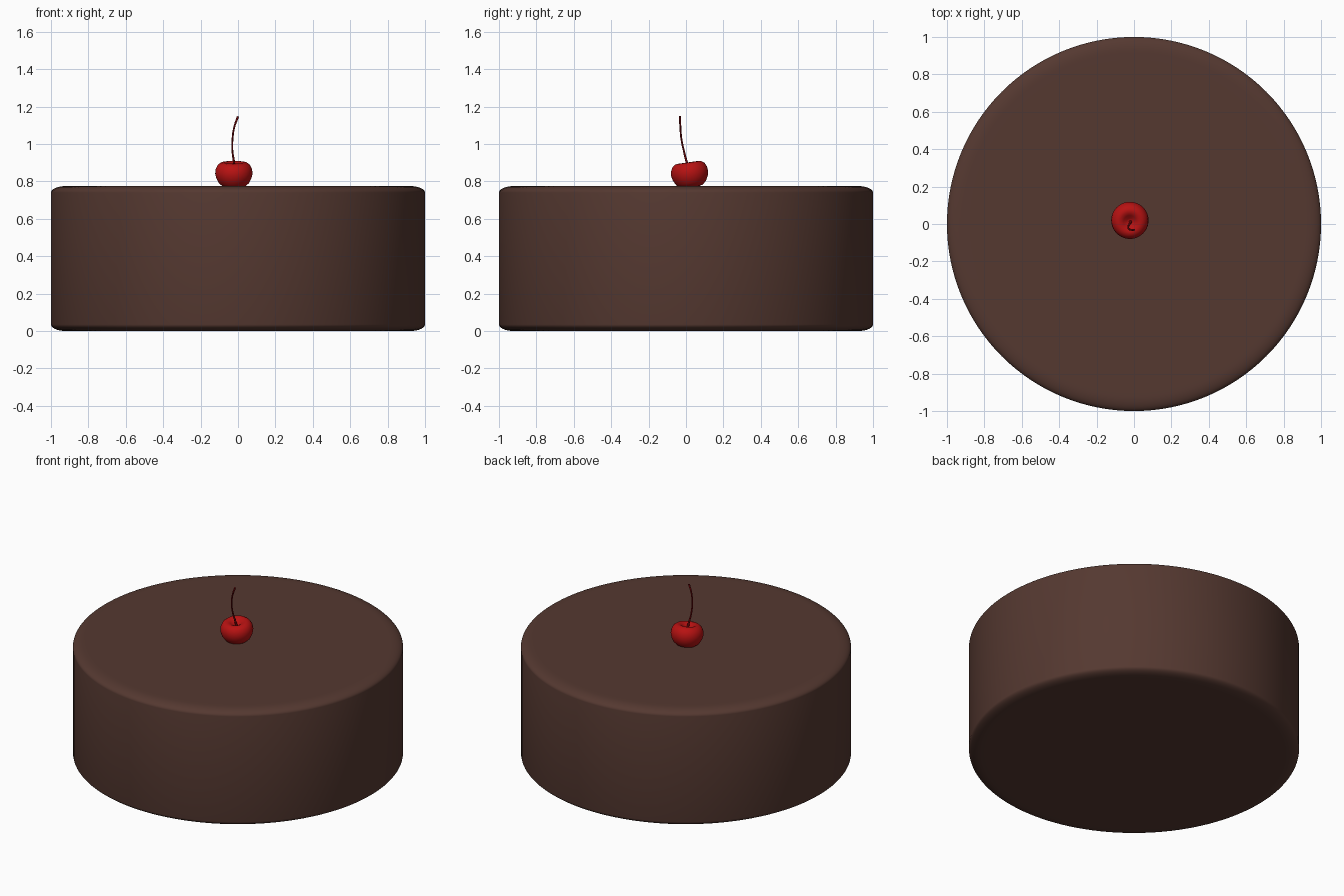
import bpy, bmesh, math
from mathutils import Matrix, Vector

if "Cube" in bpy.data.objects:
    bpy.data.objects.remove(bpy.data.objects["Cube"])


def material(name, rgb):
    m = bpy.data.materials.new(name)
    m.diffuse_color = (*rgb, 1)
    m.use_nodes = True
    m.node_tree.nodes["Principled BSDF"].inputs["Base Color"].default_value = m.diffuse_color
    return m


def lathe(name, profile, sides, mat):
    """Revolve (radius, z) points about z; the ends lie on the axis."""
    bm = bmesh.new()
    verts = [bm.verts.new((r, 0, z)) for r, z in profile]
    edges = [bm.edges.new(p) for p in zip(verts, verts[1:])]
    bmesh.ops.spin(bm, geom=verts + edges, axis=(0, 0, 1), cent=(0, 0, 0),
                   angle=2 * math.pi, steps=sides)
    bmesh.ops.remove_doubles(bm, verts=bm.verts, dist=1e-5)
    bmesh.ops.recalc_face_normals(bm, faces=bm.faces)
    for f in bm.faces:
        f.smooth = True
    me = bpy.data.meshes.new(name)
    bm.to_mesh(me)
    bm.free()
    me.materials.append(mat)
    ob = bpy.data.objects.new(name, me)
    bpy.context.collection.objects.link(ob)
    return ob


chocolate = material("chocolate", (0.090, 0.040, 0.030))
cherry_red = material("cherry red", (0.48, 0.006, 0.006))
stem_red = material("dark red", (0.17, 0.002, 0.003))

# Cake: drum with softly rounded rims
H, RX, RZ = 0.775, 0.08, 0.035
arc = [i * math.pi / 16 for i in range(9)]
low = [(1 - RX + RX * math.sin(a), RZ - RZ * math.cos(a)) for a in arc]
high = [(r, H - z) for r, z in reversed(low)]
lathe("cake", [(0, 0), (0.88, 0)] + low + high + [(0.88, H), (0, H)], 128, chocolate)

# Cherry: plump body with a dimple on top, tilted slightly forward
cherry = lathe("cherry", [
    (0, -0.072), (0.03, -0.072), (0.06, -0.065), (0.080, -0.048),
    (0.094, -0.022), (0.1, 0.004), (0.097, 0.028), (0.087, 0.049),
    (0.070, 0.062), (0.052, 0.064), (0.034, 0.055), (0.017, 0.040),
    (0, 0.034)], 40, cherry_red)
cherry.matrix_world = (Matrix.Translation((-0.022, 0.02, 0.838))
                       @ Matrix.Rotation(math.radians(8), 4, 'X'))

# Stem: thin curved tube, flaring at the tip
cu = bpy.data.curves.new("stem", 'CURVE')
cu.dimensions = '3D'
cu.bevel_depth = 0.0055
cu.bevel_resolution = 3
cu.use_fill_caps = True
cu.resolution_u = 6
path = [(-0.019, 0.013, 0.865, 1.6), (-0.022, 0.003, 0.905, 1.1),
        (-0.030, -0.012, 0.965, 0.9), (-0.029, -0.025, 1.03, 0.9),
        (-0.020, -0.030, 1.09, 0.9), (0.0, -0.032, 1.147, 1.1)]
sp = cu.splines.new('BEZIER')
sp.bezier_points.add(len(path) - 1)
for p, (x, y, z, r) in zip(sp.bezier_points, path):
    p.co = (x, y, z)
    p.radius = r
    p.handle_left_type = p.handle_right_type = 'AUTO'
cu.materials.append(stem_red)
bpy.context.collection.objects.link(bpy.data.objects.new("cherry_stem", cu))
